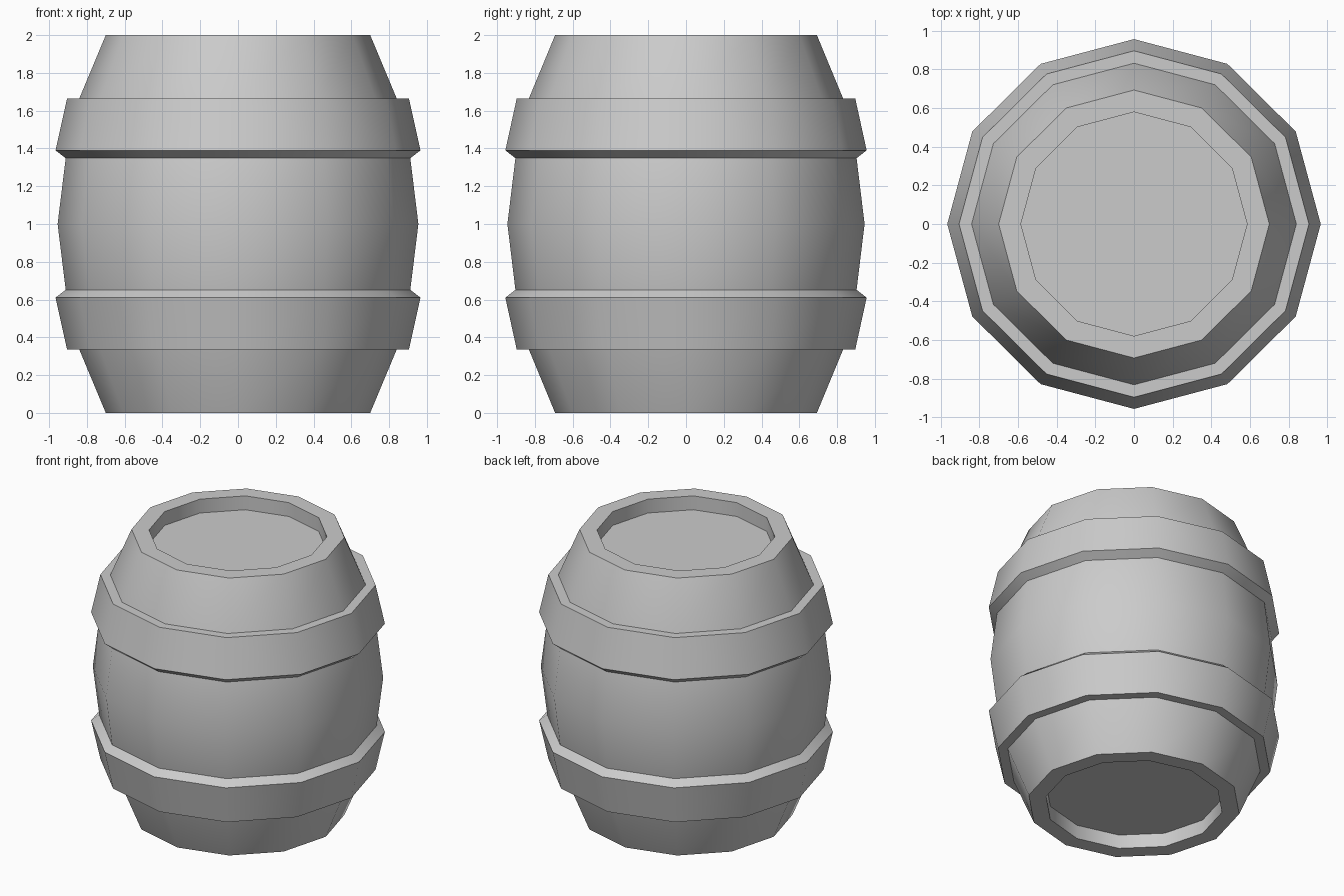
import bpy, bmesh
from math import cos, sin, tau, radians

if "Cube" in bpy.data.objects:
    bpy.data.objects.remove(bpy.data.objects["Cube"])

SIDES = 12
Y_SCALE = 0.99


def lathe(name, profile, closed=False):
    """Revolve (radius, z) points around z; cap the ends or close the loop."""
    bm = bmesh.new()
    rings = [[bm.verts.new((r * cos(tau * i / SIDES), r * sin(tau * i / SIDES) * Y_SCALE, z))
              for i in range(SIDES)] for r, z in profile]
    pairs = list(zip(rings, rings[1:]))
    if closed:
        pairs.append((rings[-1], rings[0]))
    else:
        bm.faces.new(rings[0])
        bm.faces.new(rings[-1])
    for a, b in pairs:
        for i in range(SIDES):
            j = (i + 1) % SIDES
            bm.faces.new((a[i], a[j], b[j], b[i]))
    bmesh.ops.recalc_face_normals(bm, faces=bm.faces)
    mesh = bpy.data.meshes.new(name)
    bm.to_mesh(mesh)
    bm.free()
    obj = bpy.data.objects.new(name, mesh)
    bpy.context.collection.objects.link(obj)
    bpy.ops.object.select_all(action='DESELECT')
    obj.select_set(True)
    bpy.context.view_layer.objects.active = obj
    bpy.ops.object.shade_smooth_by_angle(angle=radians(35))
    return obj


def flip(profile):
    return [(r, 2 - z) for r, z in profile]


# Staves with recessed heads: lower half profile mirrored about z = 1
half = [(0.585, 0.10), (0.585, 0.0), (0.70, 0.0), (0.84, 0.335), (0.912, 0.65)]
lathe("barrel_body", half + [(0.955, 1.0)] + flip(half)[::-1])

# Hoops
hoop = [(0.80, 0.335), (0.905, 0.335), (0.966, 0.61), (0.912, 0.652), (0.86, 0.652)]
lathe("lower_hoop", hoop, closed=True)
lathe("upper_hoop", flip(hoop), closed=True)
